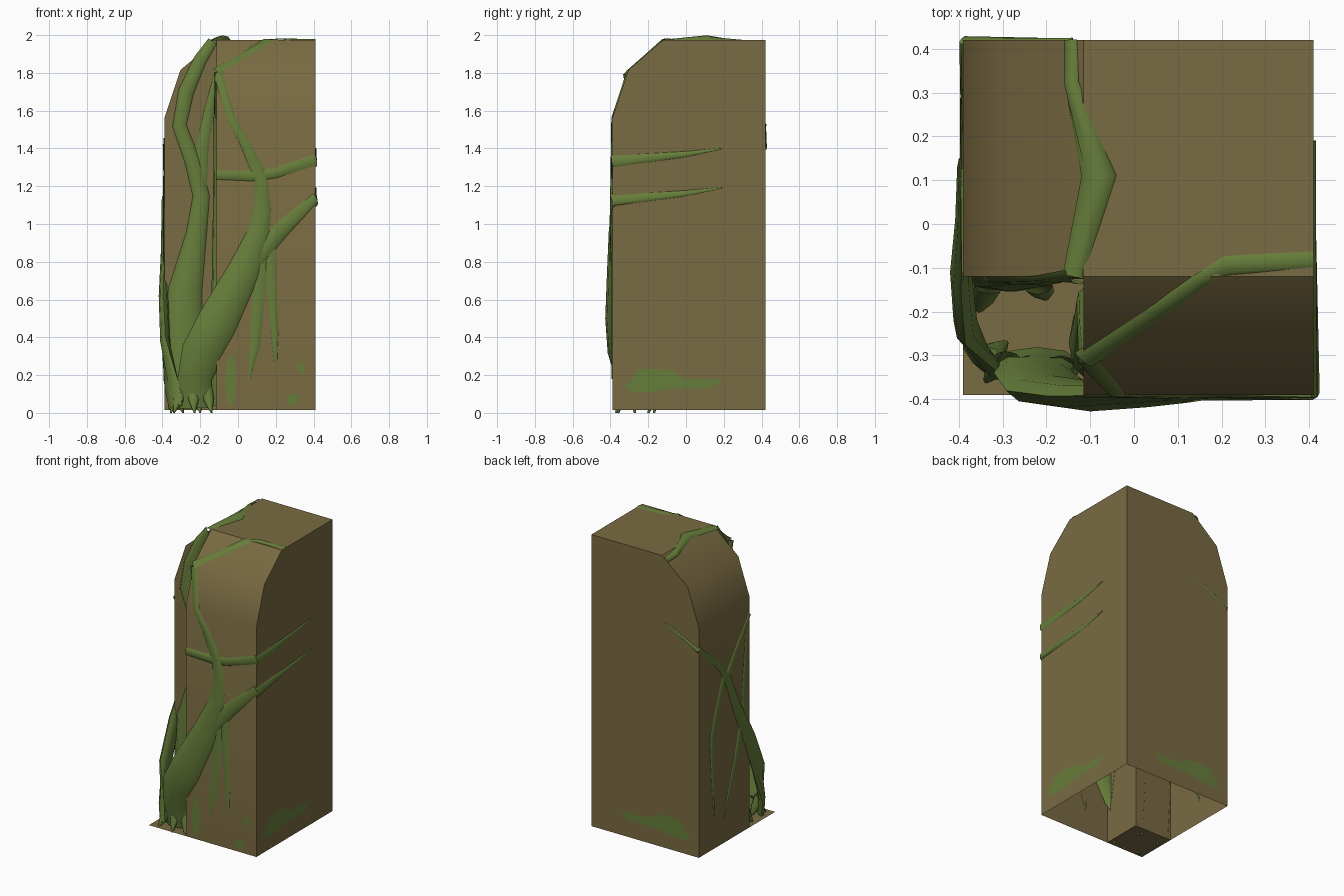
import bpy, bmesh, math
from mathutils import Vector

if "Cube" in bpy.data.objects:
    bpy.data.objects.remove(bpy.data.objects["Cube"])


def material(name, rgb):
    m = bpy.data.materials.new(name)
    m.diffuse_color = (*rgb, 1)
    m.use_nodes = True
    m.node_tree.nodes["Principled BSDF"].inputs["Base Color"].default_value = m.diffuse_color
    return m


BROWN = material("earth brown", (0.190, 0.145, 0.054))
GREEN = material("vine green", (0.135, 0.208, 0.043))


def make(name, verts, faces, mat, angle=None, weld=False):
    me = bpy.data.meshes.new(name)
    me.from_pydata([tuple(v) for v in verts], [], faces)
    if weld:
        bm = bmesh.new()
        bm.from_mesh(me)
        bmesh.ops.remove_doubles(bm, verts=bm.verts, dist=0.0005)
        bmesh.ops.recalc_face_normals(bm, faces=bm.faces)
        bm.to_mesh(me)
        bm.free()
    me.materials.append(mat)
    ob = bpy.data.objects.new(name, me)
    bpy.context.collection.objects.link(ob)
    if angle:
        bpy.ops.object.select_all(action='DESELECT')
        ob.select_set(True)
        bpy.context.view_layer.objects.active = ob
        bpy.ops.object.shade_smooth_by_angle(angle=math.radians(angle))
    return ob


# Pillar: L-shaped plan, open underneath, two arms with rounded shoulders
LO, R, B, Z0, Z1 = -0.39, 0.41, 0.42, 0.015, 1.975
NX, NY = -0.115, -0.12                                   # notch corner
def shoulder(n):
    return [(LO, Z0), (LO, 1.56), (-0.305, 1.815), (n, Z1)]

verts, faces = [], []
def face(*pts):
    faces.append(list(range(len(verts), len(verts) + len(pts))))
    verts.extend(pts)

py, px = shoulder(NY), shoulder(NX)
for (a, za), (b, zb) in zip(py, py[1:]):                 # front of right arm
    face((NX, a, za), (R, a, za), (R, b, zb), (NX, b, zb))
for (a, za), (b, zb) in zip(px, px[1:]):                 # outside of left arm
    face((a, B, za), (a, NY, za), (b, NY, zb), (b, B, zb))
face(*[(R, y, z) for y, z in py], (R, B, Z1), (R, B, Z0))
face(*[(x, B, z) for x, z in px], (R, B, Z1), (R, B, Z0))
face(*[(NX, y, z) for y, z in py], (NX, NY, Z0))
face(*[(x, NY, z) for x, z in px], (NX, NY, Z0))
face((NX, NY, Z1), (R, NY, Z1), (R, B, Z1), (NX, B, Z1))
make("pillar", verts, faces, BROWN, 36, weld=True)
make("notch_floor", [(LO, LO, Z0), (NX, LO, Z0), (NX, NY, Z0), (LO, NY, Z0)],
     [(0, 1, 2, 3)], BROWN)

# Vines: flattened tubes hugging the surface, each point = x, y, z, half width, facing
DIRS = {'F': (0, -1, 0), 'B': (0, 1, 0), 'L': (-1, 0, 0), 'R': (1, 0, 0), 'T': (0, 0, 1)}
def facing(code):
    return sum((Vector(DIRS[c]) for c in code), Vector()).normalized()


def vine(name, pts, full=False, thick=0.3):
    P = [Vector(p[:3]) for p in pts]
    steps = 8 if full else 4
    count = steps if full else steps + 1
    vs, fs = [], []
    for i, p in enumerate(pts):
        t = (P[min(i + 1, len(P) - 1)] - P[max(i - 1, 0)]).normalized()
        n = facing(p[4])
        b = t.cross(n).normalized()
        n = b.cross(t).normalized()
        w = p[3]
        h = max(min(w * thick, 0.035), 0.006)
        for k in range(count):
            a = k * math.pi / 4
            vs.append(P[i] + b * w * math.cos(a) + n * (h * math.sin(a) - (0 if full else 0.001)))
    for i in range(len(pts) - 1):
        for k in range(steps):
            k2 = (k + 1) % count
            fs.append((i * count + k, (i + 1) * count + k, (i + 1) * count + k2, i * count + k2))
    make(name, vs, fs, GREEN, 60)


f, l, r, s, w = LO, LO, R, NX, NY
# Right trunk climbing onto the front face
vine("front_trunk", [(-0.22, -0.31, 0.03, .09, 'F'), (-0.23, -0.34, 0.18, .09, 'F'),
                     (-0.19, -0.38, 0.32, .11, 'F'), (-0.10, -0.393, 0.50, .105, 'F'),
                     (0.03, f, 0.75, .085, 'F'), (0.12, f, 0.98, .055, 'F')], True, 0.33)
vine("front_stem", [(0.10, f, 0.92, .065, 'F'), (0.13, f, 1.08, .045, 'F'), (0.12, f, 1.25, .038, 'F'),
                    (0.03, f, 1.44, .026, 'F'), (-0.04, f, 1.56, .022, 'F'),
                    (-0.105, -0.31, 1.80, .025, 'FT')])
vine("upper_side_tendril", [(-0.115, f, 1.26, .026, 'F'), (0.1, f, 1.255, .03, 'F'), (0.2, f, 1.27, .027, 'F'),
                            (r, f, 1.335, .034, 'FR'), (r, 0.0, 1.37, .016, 'R'), (r, 0.19, 1.4, .003, 'R')])
vine("lower_side_tendril", [(0.08, f, 0.80, .05, 'F'), (0.22, f, 0.96, .045, 'F'),
                            (r, f, 1.13, .036, 'FR'), (r, 0.0, 1.163, .016, 'R'), (r, 0.19, 1.192, .003, 'R')])
vine("hanging_tendril_a", [(0.13, f, 0.92, .03, 'F'), (0.11, f, 0.62, .035, 'F'),
                           (0.09, f, 0.36, .03, 'F'), (0.06, f, 0.18, .004, 'F')], thick=.15)
vine("hanging_tendril_b", [(0.17, f, 0.90, .03, 'F'), (0.18, f, 0.62, .025, 'F'),
                           (0.195, f, 0.42, .02, 'F'), (0.20, f, 0.27, .008, 'F')], thick=.15)
# Vine on the right notch wall, crossing the right shoulder
vine("inner_right_vine", [(s, -0.27, 0.04, .08, 'L'), (s, -0.27, 0.3, .08, 'L'), (s, -0.23, 0.7, .05, 'L'),
                          (s, -0.18, 1.15, .035, 'L'), (s, -0.24, 1.5, .03, 'L'),
                          (s, -0.31, 1.80, .025, 'LT')], thick=.5)
vine("right_shoulder_vine", [(s, -0.31, 1.805, .03, 'FT'), (0.04, -0.21, 1.895, .024, 'FT'),
                             (0.15, -0.13, 1.968, .022, 'FT'), (0.21, -0.095, 1.977, .022, 'T'),
                             (r, -0.08, 1.974, .02, 'T')])
# Vine on the left notch wall, crossing the left shoulder and the top
vine("inner_left_vine", [(-0.27, w, 0.03, .1, 'F'), (-0.29, w, 0.35, .1, 'F'), (-0.28, w, 0.65, .09, 'F'),
                         (-0.22, w, 0.95, .055, 'F'), (-0.195, w, 1.15, .045, 'F'), (-0.24, w, 1.33, .042, 'F'),
                         (-0.31, w, 1.52, .038, 'F'), (-0.275, w, 1.7, .042, 'F'),
                         (-0.20, w, 1.87, .035, 'F'), (-0.135, w, 1.968, .03, 'FT')], thick=.45)
vine("top_vine", [(-0.135, w, 1.96, .028, 'T'), (-0.08, 0.11, 1.976, .04, 'T'),
                  (-0.142, 0.32, 1.956, .022, 'TL'), (-0.145, B, 1.95, .02, 'TL')], thick=.6)
vine("inner_fork", [(-0.20, w, 1.15, .035, 'F'), (-0.19, w, 1.4, .035, 'F'),
                    (-0.15, w, 1.62, .025, 'F'), (-0.118, w, 1.8, .008, 'F')])
# Left trunk climbing round onto the left face and the back
vine("left_trunk", [(-0.33, -0.32, 0.03, .05, 'LF'), (-0.35, -0.30, 0.14, .055, 'LF'),
                    (-0.385, -0.22, 0.38, .06, 'L'), (-0.395, -0.11, 0.62, .055, 'L'),
                    (l, 0.01, 0.86, .04, 'L'), (l, 0.13, 1.14, .03, 'L')], True, 0.45)
vine("left_back_tendril", [(l, 0.13, 1.10, .03, 'L'), (l, 0.18, 1.20, .025, 'L'), (l, B, 1.41, .018, 'LB'),
                           (-0.14, B, 1.53, .003, 'B')])
vine("left_rising_tendril", [(l, 0.13, 1.10, .028, 'L'), (l, 0.03, 1.25, .022, 'L'), (l, w, 1.45, .012, 'L')])
vine("left_hanging_tendril", [(l, 0.15, 1.13, .025, 'L'), (l, 0.23, 0.92, .025, 'L'),
                              (l, 0.28, 0.75, .028, 'L'), (l, 0.26, 0.24, .004, 'L')])
vine("left_low_tendril", [(l, -0.04, 0.75, .03, 'L'), (l, 0.02, 0.56, .025, 'L'), (l, 0.16, 0.17, .004, 'L')])
vine("left_thin_strand", [(l, -0.09, 1.38, .01, 'L'), (l, -0.06, 0.96, .025, 'L'), (l, -0.08, 0.65, .02, 'L')])

# Root toes spreading on the notch floor
for i, (x0, y0, x1, y1) in enumerate([(-0.29, -0.31, -0.34, -0.36), (-0.24, -0.32, -0.23, -0.37),
                                      (-0.17, -0.32, -0.14, -0.36), (-0.34, -0.30, -0.29, -0.27),
                                      (-0.33, -0.14, -0.355, -0.20), (-0.22, -0.14, -0.20, -0.17)]):
    vine(f"root_toe_{i}", [(x0, y0, 0.14, .035, 'F'), ((x0 + x1) / 2, (y0 + y1) / 2, 0.07, .028, 'F'),
                           (x1, y1, 0.0, .004, 'F')], True, 0.6)

# Thin moss patches on the outer walls
big = [(-0.33, .14), (-0.29, .11), (-0.19, .11), (-0.07, .13), (0.06, .13), (0.14, .13), (0.19, .18),
       (0.06, .18), (-0.03, .19), (-0.07, .225), (-0.17, .235), (-0.26, .225), (-0.29, .17)]
n = list(range(len(big)))
make("moss_right", [(R + .002, u, v) for u, v in big], [n], GREEN)
make("moss_back", [(u, B + .002, v) for u, v in big], [n[::-1]], GREEN)
for i, (cx, cz, rx, rz) in enumerate([(-0.04, .17, .03, .14), (0.29, .07, .03, .035), (0.335, .235, .022, .03)]):
    ring = [(cx + rx * math.cos(k * math.pi / 4), LO - .002, cz + rz * math.sin(k * math.pi / 4)) for k in range(8)]
    make(f"moss_front_{i}", ring, [list(range(8))], GREEN)
